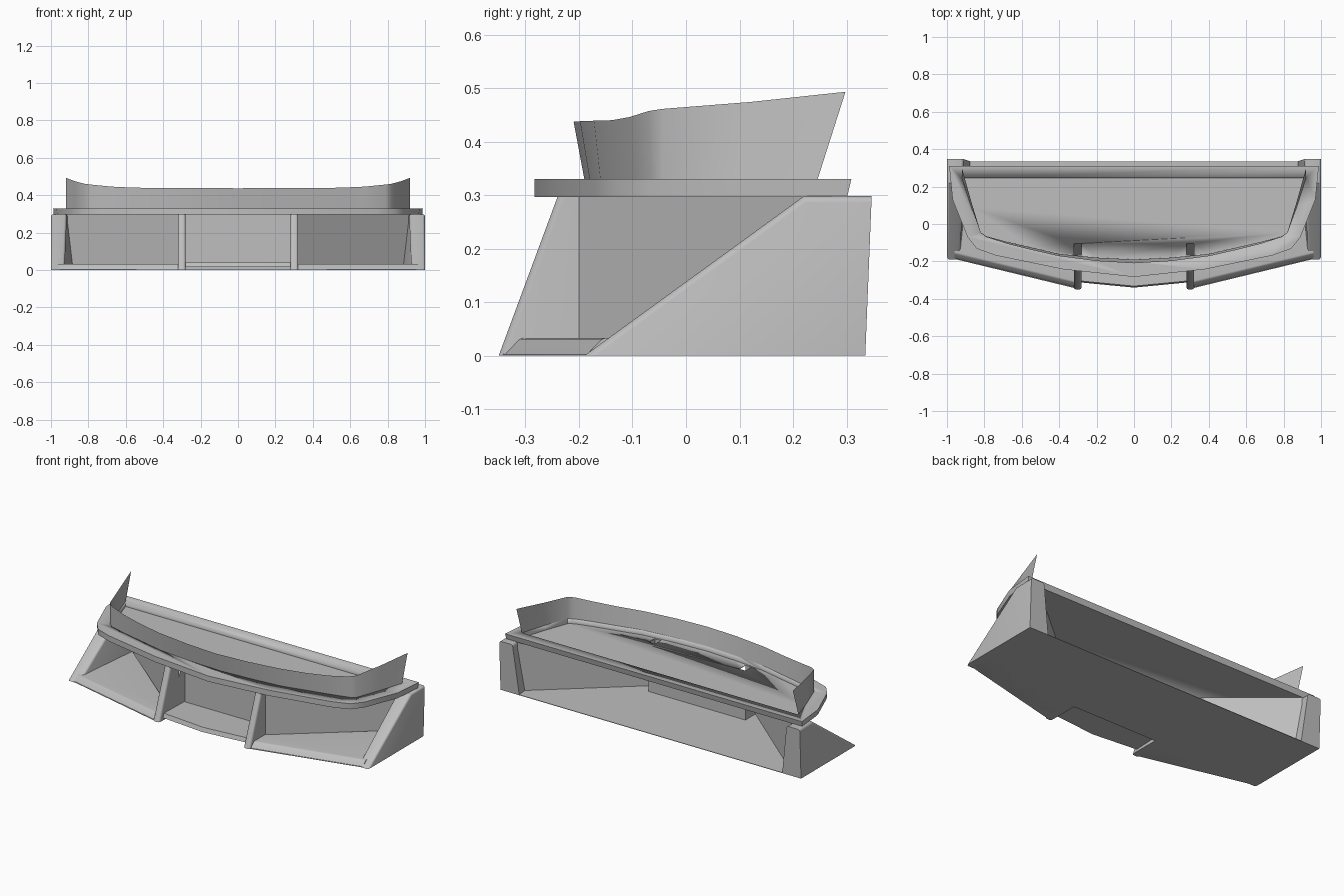
import bpy, bmesh, math

old = bpy.data.objects.get("Cube")
if old:
    bpy.data.objects.remove(old, do_unlink=True)

grey = bpy.data.materials.new("plain_grey")
grey.use_nodes = True
COLOUR = (0.52, 0.52, 0.52, 1)
grey.diffuse_color = COLOUR
grey.node_tree.nodes["Principled BSDF"].inputs["Base Color"].default_value = COLOUR


def finish(name, bm, smooth=32):
    """Turn a bmesh into a named object with the shared material."""
    mesh = bpy.data.meshes.new(name)
    bm.to_mesh(mesh)
    bm.free()
    mesh.materials.append(grey)
    obj = bpy.data.objects.new(name, mesh)
    bpy.context.collection.objects.link(obj)
    bpy.ops.object.select_all(action="DESELECT")
    bpy.context.view_layer.objects.active = obj
    obj.select_set(True)
    bpy.ops.object.shade_smooth_by_angle(angle=math.radians(smooth))
    return obj


def loft(name, lower, upper, soft=(), width=0.0):
    """Closed solid between two matching loops; soft lists loop edges to round."""
    bm = bmesh.new()
    a = [bm.verts.new(p) for p in lower]
    b = [bm.verts.new(p) for p in upper]
    bm.faces.new(a)
    bm.faces.new(b)
    for i in range(len(a)):
        j = (i + 1) % len(a)
        bm.faces.new((a[i], a[j], b[j], b[i]))
    bmesh.ops.recalc_face_normals(bm, faces=bm.faces)
    if soft:
        edges = [bm.edges.get((loop[i], loop[j])) for loop in (a, b) for i, j in soft]
        bmesh.ops.bevel(bm, geom=edges, offset=width, segments=3, profile=0.5,
                        affect="EDGES")
    return finish(name, bm)


def strip(name, lower, upper, smooth=32):
    """Open sheet between two rows of points."""
    bm = bmesh.new()
    a = [bm.verts.new(p) for p in lower]
    b = [bm.verts.new(p) for p in upper]
    for i in range(len(a) - 1):
        bm.faces.new((a[i], a[i + 1], b[i + 1], b[i]))
    return finish(name, bm, smooth)


def mirrored(half):
    """Complete a half outline that runs from the centre front to the back."""
    return half + [(-x, y) for x, y in reversed(half) if x > 0]


def at(outline, z):
    return [(x, y, z) for x, y in outline]


# Thin base plate, cut back under the centre bay
base = mirrored([(0, -0.16), (0.3, -0.16), (0.3, -0.347), (0.96, -0.187),
                 (0.99, -0.17), (0.99, 0.335)])
loft("base_plate", at(base, 0), at(base, 0.003))

# Raised sloping floor of the centre bay
centre = [(0, -0.34), (0.29, -0.312), (0.29, -0.11), (-0.29, -0.11), (-0.29, -0.312)]
loft("centre_floor",
     [(x, y, 0.015 if y < -0.2 else 0.022) for x, y in centre],
     [(x, y + (0.008 if y < -0.2 else 0), 0.04 if y < -0.2 else 0.035)
      for x, y in centre])

# Upright walls behind the three bays
wall_line = [(-0.92, 0.305), (-0.322, -0.2), (-0.322, -0.105),
             (0.322, -0.105), (0.322, -0.2), (0.92, 0.305)]
strip("bay_walls", at(wall_line, 0.003), at(wall_line, 0.297))

# Side bay floors, sloped end panels and centre posts with a notched top
bay_low = [(0.31, -0.343), (0.96, -0.187), (0.96, 0.29), (0.92, 0.29), (0.31, -0.215)]
bay_top = [(0.31, -0.312), (0.96, -0.155), (0.96, 0.29), (0.92, 0.29), (0.31, -0.215)]
end_profile = [(-0.19, 0), (0.335, 0), (0.347, 0.298), (0.22, 0.298)]
end_inner = [0.93, 0.875, 0.912, 0.915]
post_profile = [(-0.35, 0), (-0.105, 0), (-0.105, 0.297), (-0.165, 0.2),
                (-0.165, 0.297), (-0.24, 0.297)]
slot_profile = [(-0.165, 0.28), (-0.105, 0.28), (-0.105, 0.34), (-0.165, 0.34)]
cutters = []
for s, side in ((1, "left"), (-1, "right")):
    loft(side + "_bay_floor",
         [(s * x, y, 0) for x, y in bay_low],
         [(s * x, y, 0.033) for x, y in bay_top], [(0, 1)], 0.006)
    loft(side + "_end_panel",
         [(s * x, y, z) for x, (y, z) in zip(end_inner, end_profile)],
         [(s, y, z) for y, z in end_profile], [(3, 0), (2, 3)], 0.012)
    loft(side + "_post",
         [(s * 0.28, y, z) for y, z in post_profile],
         [(s * 0.322, y, z) for y, z in post_profile], [(5, 0)], 0.013)
    # Block that opens the shelf above each post
    cutters.append(loft(side + "_slot_cutter",
                        [(s * 0.28, y, z) for y, z in slot_profile],
                        [(s * 0.322, y, z) for y, z in slot_profile]))

# Thin flared screen: x, base y, top y, top z
half = [(0, -0.19, -0.21, 0.437), (0.2, -0.18, -0.198, 0.438),
        (0.4, -0.16, -0.172, 0.439), (0.55, -0.125, -0.138, 0.44),
        (0.68, -0.095, -0.105, 0.446), (0.79, -0.065, -0.07, 0.457),
        (0.82, -0.045, -0.045, 0.461), (0.87, 0.09, 0.12, 0.474),
        (0.92, 0.246, 0.298, 0.493)]
full = [(-x, b, t, z) for x, b, t, z in reversed(half[1:])] + half
strip("screen", [(x, b, 0.33) for x, b, t, z in full],
      [(x, t, z) for x, b, t, z in full], smooth=50)

# Shelf on top, sunken inside the screen and slotted above the posts
shelf_line = mirrored([(0, -0.283), (0.38, -0.242), (0.74, -0.168), (0.84, -0.132),
                       (0.89, -0.07), (0.97, 0.13), (0.988, 0.309)])
shelf = loft("shelf",
             [(x * 0.997, y - (0.008 if y > 0.2 else 0), 0.296) for x, y in shelf_line],
             at(shelf_line, 0.33))
recess = [(x, b) for x, b, t, z in full]
cutters.append(loft("recess_cutter", at(recess, 0.3), at(recess, 0.36)))
for cutter in cutters:
    cutter.hide_render = True
    cutter.hide_set(True)
    mod = shelf.modifiers.new("cut", "BOOLEAN")
    mod.operation = "DIFFERENCE"
    mod.solver = "EXACT"
    mod.object = cutter
